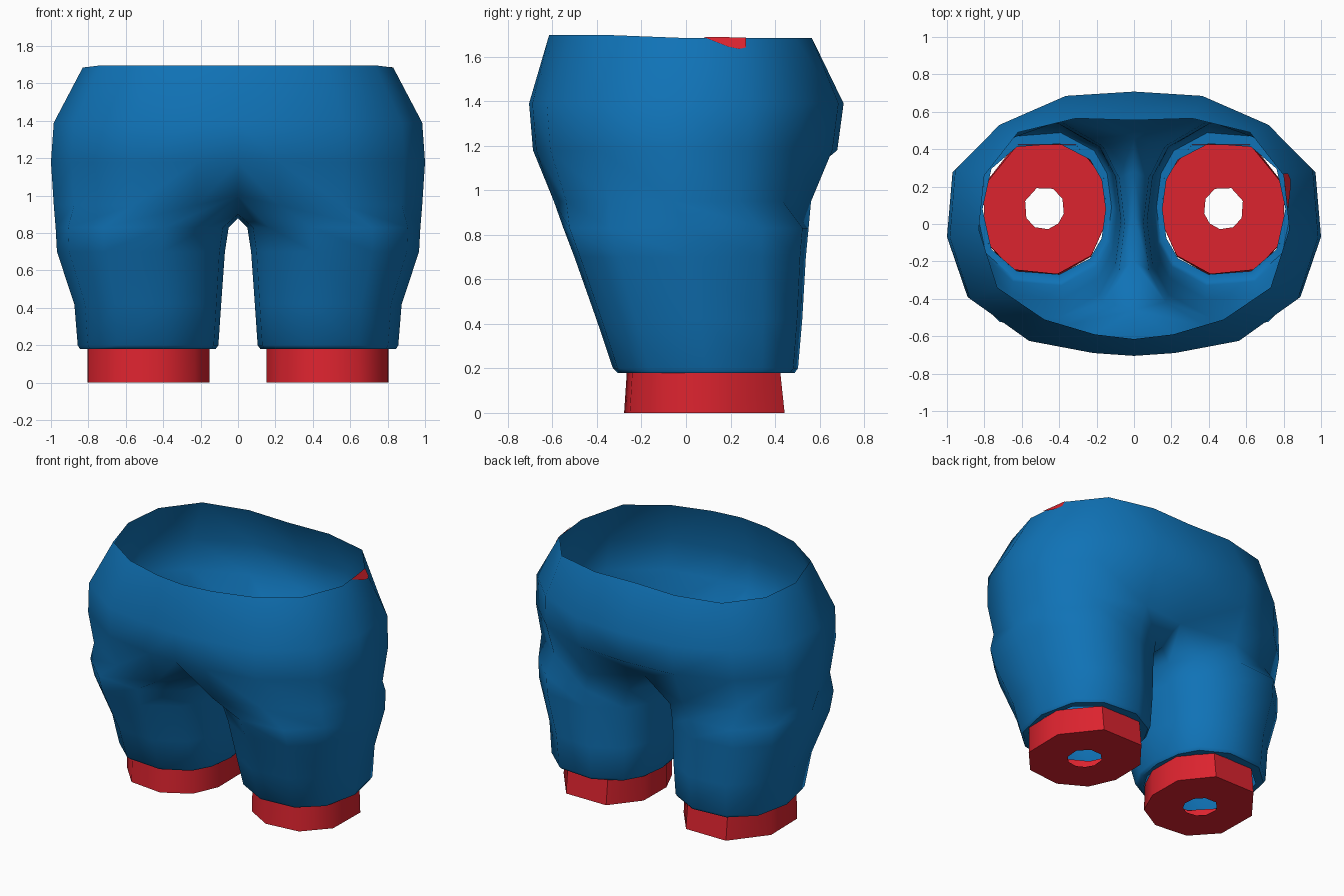
import bpy, bmesh, math

if "Cube" in bpy.data.objects:
    bpy.data.objects.remove(bpy.data.objects["Cube"])


def material(name, rgb):
    m = bpy.data.materials.new(name)
    m.diffuse_color = (*rgb, 1)
    m.use_nodes = True
    m.node_tree.nodes["Principled BSDF"].inputs["Base Color"].default_value = m.diffuse_color
    return m


BLUE = material("blue cloth", (0.005, 0.17, 0.47))
RED = material("red lining", (0.72, 0.017, 0.028))


def make_object(name, bm, mat, mirror=True, angle=50):
    bmesh.ops.recalc_face_normals(bm, faces=bm.faces[:])
    me = bpy.data.meshes.new(name)
    bm.to_mesh(me)
    bm.free()
    me.materials.append(mat)
    for p in me.polygons:
        p.use_smooth = True
    me.set_sharp_from_angle(angle=math.radians(angle))
    ob = bpy.data.objects.new(name, me)
    bpy.context.collection.objects.link(ob)
    if mirror:
        mod = ob.modifiers.new("mirror", 'MIRROR')
        mod.merge_threshold = 0.002
    return ob


def bridge(bm, a, b, closed):
    n = len(a)
    for i in range(n if closed else n - 1):
        j = (i + 1) % n
        bm.faces.new((a[i], a[j], b[j], b[i]))


def spow(v, e):
    return math.copysign(abs(v) ** e, v)


# Leg angles: nine outer points from front to back, then three inner ones
ANGLES = [-135 + 33.75 * k for k in range(9)] + [157.5, 180, 202.5]


def leg_ring(bm, x0, x1, y0, y1, z):
    cx, cy, rx, ry = (x0 + x1) / 2, (y0 + y1) / 2, (x1 - x0) / 2, (y1 - y0) / 2
    return [bm.verts.new((cx + rx * spow(math.cos(math.radians(a)), 0.85),
                          cy + ry * spow(math.sin(math.radians(a)), 0.85), z))
            for a in ANGLES]


# Half outlines of the waist and hips, front centre to back centre
WAIST = [(0, -.615), (.21, -.59), (.48, -.51), (.73, -.34), (.83, -.03),
         (.80, .26), (.62, .49), (.31, .565), (0, .555)]
HIPS = [(0, -.705), (.22, -.69), (.57, -.625), (.89, -.40), (1.0, -.07),
        (.97, .29), (.73, .53), (.37, .685), (0, .708)]

# Shorts: open waist, hips, crotch saddle and two legs
bm = bmesh.new()
upper = [[bm.verts.new((x, y, 1.697 - 0.012 * (y > -0.1))) for x, y in WAIST]]
for z, sx, sf, sb in [(1.39, .985, 1, 1), (1.18, 1.0, .975, .96)]:
    upper.append([bm.verts.new((x * sx, y * (sf if y < 0 else sb), z)) for x, y in HIPS])
junction = [bm.verts.new((x * .985, y * (.86 if y < 0 else .82), .95)) for x, y in HIPS]
junction[0].co = (0, -.46, 1.0)
junction[8].co = (0, .46, 1.0)
upper.append(junction)
for a, b in zip(upper, upper[1:]):
    bridge(bm, a, b, False)
crotch = [bm.verts.new(p) for p in [(0, .28, .905), (0, .05, .88), (0, -.20, .90)]]
rings = [junction + crotch]
for r in [(.05, .975, -.56, .56, .83), (.07, .968, -.51, .547, .70),
          (.09, .875, -.41, .53, .42), (.105, .857, -.335, .51, .20),
          (.12, .845, -.315, .495, .18), (.152, .81, -.275, .435, .18)]:
    rings.append(leg_ring(bm, *r))
for a, b in zip(rings, rings[1:]):
    bridge(bm, a, b, True)
make_object("shorts", bm, BLUE)

# Leg linings: short red cuffs with a holed floor
CUFF = [(.155, .24), (.31, .43), (.62, .43), (.805, .2), (.80, -.085),
        (.65, -.245), (.41, -.27), (.23, -.17), (.152, 0)]
bm = bmesh.new()
top = [bm.verts.new((x, y * .985, .182)) for x, y in CUFF]
low = [bm.verts.new((x, y * 1.03, .003)) for x, y in CUFF]
hole = []
for x, y in CUFF:
    a = math.atan2(y - .085, x - .48)
    hole.append(bm.verts.new((.48 + .108 * math.cos(a), .085 + .115 * math.sin(a), 0)))
for v in low:
    v.co.z = 0
bridge(bm, top, low, True)
bridge(bm, low, hole, True)
make_object("leg_lining", bm, RED, angle=48)

# Small red tag on one side of the waistband
bm = bmesh.new()
pts = []
for y, z in [(.08, 1.688), (.27, 1.687), (.27, 1.642), (.24, 1.635), (.19, 1.645)]:
    x = .83 - .03 * (y + .03) / .29 - max(0, y - .26) * .7 + (1.685 - z) * .56
    pts.append(bm.verts.new((x + .007, y, z)))
bm.faces.new(pts)
make_object("waist_tag", bm, RED, mirror=False)
